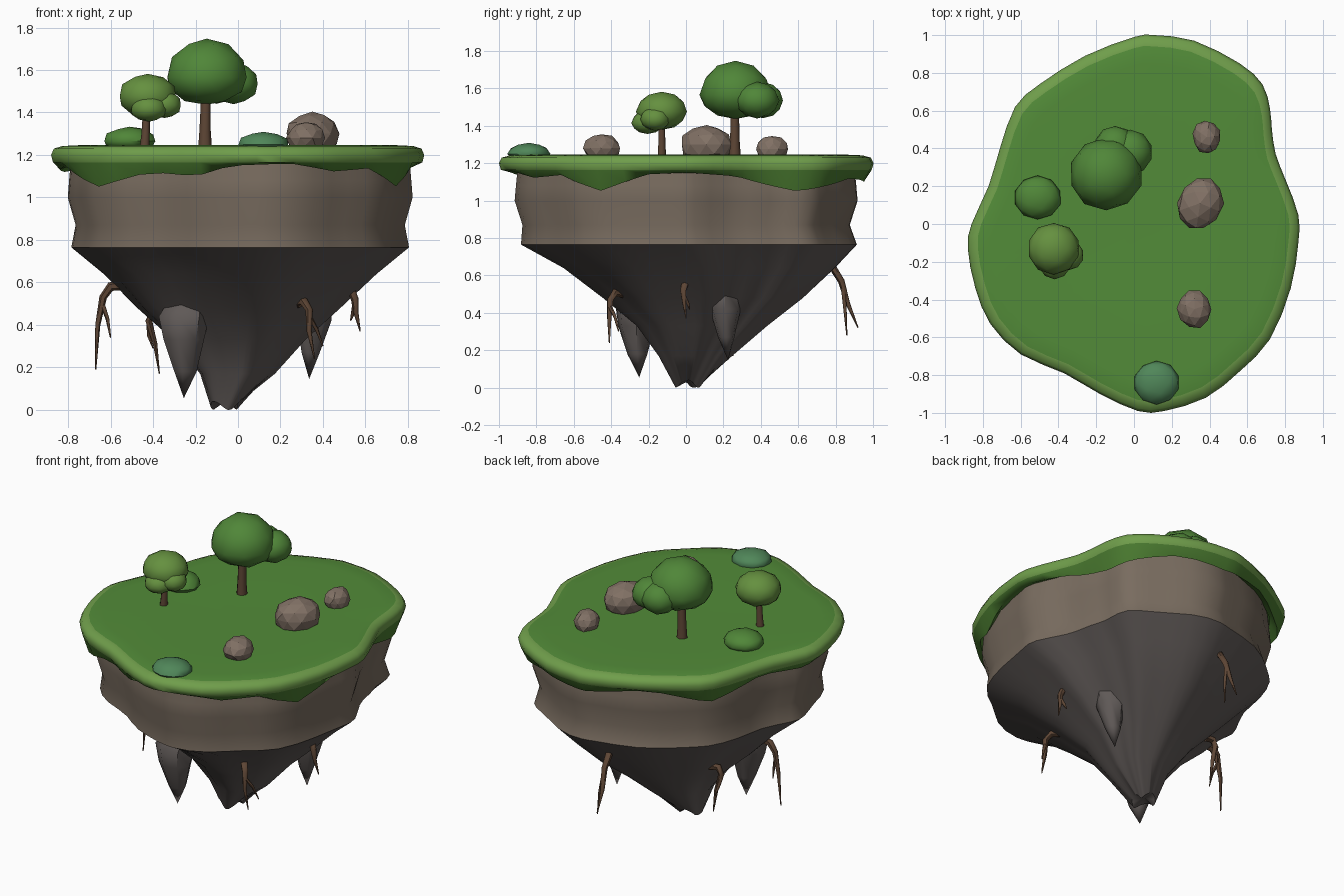
import bpy, bmesh, math, random
from mathutils import Vector

if "Cube" in bpy.data.objects:
    bpy.data.objects.remove(bpy.data.objects["Cube"])

random.seed(7)


def mat(name, r, g, b):
    m = bpy.data.materials.new(name)
    m.diffuse_color = (r, g, b, 1)
    m.use_nodes = True
    m.node_tree.nodes["Principled BSDF"].inputs["Base Color"].default_value = m.diffuse_color
    return m


GRASS = mat("grass", 0.085, 0.26, 0.04)
RIM = mat("grass_rim", 0.16, 0.34, 0.07)
SKIRT = mat("grass_skirt", 0.07, 0.20, 0.03)
EARTH = mat("earth", 0.19, 0.15, 0.115)
DEEP = mat("deep_rock", 0.115, 0.10, 0.095)
STONE = mat("stone", 0.22, 0.165, 0.13)
BARK = mat("bark", 0.11, 0.06, 0.035)
LEAF = mat("leaf", 0.08, 0.24, 0.04)
LEAF_LIGHT = mat("light_leaf", 0.13, 0.28, 0.05)
LEAF_BLUE = mat("blue_leaf", 0.08, 0.24, 0.10)


def finish(bm, name, mats, smooth=True, sharp=40):
    bmesh.ops.recalc_face_normals(bm, faces=bm.faces)
    for f in bm.faces:
        f.smooth = smooth
    for e in bm.edges:
        if len(e.link_faces) == 2 and e.calc_face_angle(0) > math.radians(sharp):
            e.smooth = False
    me = bpy.data.meshes.new(name)
    bm.to_mesh(me)
    bm.free()
    for m in mats:
        me.materials.append(m)
    ob = bpy.data.objects.new(name, me)
    bpy.context.collection.objects.link(ob)
    return ob


def loft(bm, rings, start=None, end=None, slots=None):
    """Bridge rings of points; start/end are closing centre points."""
    vs = [[bm.verts.new(p) for p in r] for r in rings]
    n = len(vs[0])
    for k in range(len(vs) - 1):
        for i in range(n):
            j = (i + 1) % n
            f = bm.faces.new((vs[k][i], vs[k][j], vs[k + 1][j], vs[k + 1][i]))
            f.material_index = slots[k] if slots else 0
    for point, ring, slot in ((start, vs[0], 0), (end, vs[-1], slots[-1] if slots else 0)):
        if point is not None:
            c = bm.verts.new(point)
            for i in range(n):
                bm.faces.new((c, ring[i], ring[(i + 1) % n])).material_index = slot


def tube(bm, pts, radii, ref, sides=6):
    """Tapered tube along a path."""
    pts = [Vector(p) for p in pts]
    rings = []
    for i, p in enumerate(pts):
        d = (pts[min(i + 1, len(pts) - 1)] - pts[max(i - 1, 0)]).normalized()
        u = d.cross(Vector(ref)).normalized()
        v = d.cross(u)
        rings.append([p + radii[i] * (math.cos(a) * u + math.sin(a) * v)
                      for a in (math.tau * k / sides for k in range(sides))])
    loft(bm, rings, pts[0], pts[-1])


def blob(bm, c, size, jitter=0.0, flat=1.0):
    """Low-poly ball; flat squashes the lower half."""
    vs = bmesh.ops.create_icosphere(bm, subdivisions=2, radius=1)["verts"]
    for v in vs:
        p = v.co * (1 + random.uniform(-jitter, jitter))
        if p.z < 0:
            p.z *= flat
        v.co = Vector(c) + Vector((p.x * size[0], p.y * size[1], p.z * size[2]))


# Island outline, counter-clockwise seen from above, with smooth midpoints added
BASE = [(.87, -.1), (.87, .05), (.8, .24), (.75, .37), (.73, .5), (.72, .61), (.68, .74), (.56, .85),
        (.32, .97), (.11, 1), (0, .99), (-.26, .89), (-.5, .74), (-.63, .62), (-.71, .4),
        (-.77, .2), (-.86, 0), (-.88, -.13), (-.84, -.34), (-.76, -.53), (-.6, -.69),
        (-.37, -.79), (-.18, -.9), (.02, -.99), (.16, -.99), (.38, -.92), (.56, -.78),
        (.72, -.61), (.83, -.34)]
OUT = []
for i, b in enumerate(BASE):
    a, c, d = BASE[i - 1], BASE[(i + 1) % len(BASE)], BASE[(i + 2) % len(BASE)]
    OUT += [b, tuple((9 * (b[k] + c[k]) - a[k] - d[k]) / 16 for k in (0, 1))]
N = len(OUT)


def ring(s, z, cx=0, cy=0, ripple=None):
    w = ripple or [0] * N
    return [(x * s * (1 + w[i]) + cx, y * s * (1 + w[i]) + cy, z) for i, (x, y) in enumerate(OUT)]


# Grass cap with ragged drooping skirt
DRIP = [(0, 1.15), (20, 1.13), (41, 1.05), (65, 1.12), (85, 1.10), (110, 1.15), (135, 1.07),
        (160, 1.14), (180, 1.12), (200, 1.15), (222, 1.05), (240, 1.12), (257, 1.10), (268, 1.15),
        (285, 1.16), (300, 1.12), (312, 1.14), (328, 1.05), (345, 1.14), (360, 1.15)]


def drip(x, y):
    a = math.degrees(math.atan2(y, x)) % 360
    for (a0, z0), (a1, z1) in zip(DRIP, DRIP[1:]):
        if a <= a1:
            return z0 + (z1 - z0) * (a - a0) / (a1 - a0)


bm = bmesh.new()
hem = [(x * .95, y * .95, drip(x, y)) for x, y in OUT]
loft(bm, [ring(.45, 1.242), ring(.85, 1.246), ring(.94, 1.242), ring(.985, 1.23), ring(1, 1.20),
          ring(.99, 1.165), hem, ring(.9, 1.16)],
     start=(0, 0, 1.24), slots=[0, 0, 1, 1, 1, 2, 2])
finish(bm, "grass_cap", [GRASS, RIM, SKIRT], sharp=60)

# Rock body: banded, fluted cliff above, gullied cone below
diag = [(x + y) / math.hypot(x, y) / math.sqrt(2) for x, y in OUT]
wave = [.012 * math.sin(math.tau * 11 * i / N) for i in range(N)]
ripple = [w - .03 * d ** 4 for w, d in zip(wave, diag)]
gully = [1.5 * w + .07 * max(0, -d) ** 4 for w, d in zip(wave, diag)]
bm = bmesh.new()
tip = [(x, y, z + .02 + .02 * math.cos(math.tau * 3 * i / N))
       for i, (x, y, z) in enumerate(ring(.075, 0, -.06, .02, gully))]
loft(bm, [ring(.905, 1.18, .01, 0, ripple), ring(.915, 1.08, .01, 0, ripple),
          ring(.922, 1.0, .01, 0, ripple), ring(.88, .87, .01, 0, ripple),
          ring(.903, .765, .01, .015, ripple), ring(.73, .64, .01, .07, ripple),
          ring(.53, .48, .01, .09, gully), ring(.345, .33, .01, .085, gully),
          ring(.195, .17, 0, .05, gully), tip],
     start=(0, 0, 1.18), end=(-.06, .02, .04), slots=[0, 0, 0, 0, 1, 1, 1, 1, 1])
finish(bm, "rock_body", [EARTH, DEEP], sharp=45)

# Hanging rock spikes: (x, y, z, radius) from top to tip
for name, prof in (
        ("rock_spike_left", [(-.23, -.21, .54, .09), (-.26, -.255, .44, .125),
                             (-.26, -.265, .33, .10), (-.25, -.26, .18, .055)]),
        ("rock_spike_right", [(.32, .18, .6, .03), (.35, .205, .53, .09),
                              (.355, .21, .42, .085), (.34, .215, .27, .045)])):
    bm = bmesh.new()
    rings = [[(x + r * math.cos(math.tau * k / 7), y + r * math.sin(math.tau * k / 7), z)
              for k in range(7)] for x, y, z, r in prof]
    x, y, z, r = prof[-1]
    loft(bm, rings, prof[0][:3], (x - .005, y + .01, z - .125))
    finish(bm, name, [DEEP], sharp=50)

# Dangling roots: main strand and side branch
ROOTS = [
    ([(-.52, 0, .59), (-.60, 0, .58), (-.635, 0, .53), (-.66, 0, .40), (-.67, -.01, .19)],
     [(-.64, 0, .50), (-.615, -.02, .43), (-.60, -.03, .34)]),
    ([(.27, -.32, .50), (.31, -.38, .51), (.335, -.405, .47), (.335, -.41, .37), (.36, -.41, .24)],
     [(.335, -.41, .44), (.37, -.38, .38), (.40, -.36, .30)]),
    ([(.48, .01, .57), (.53, 0, .575), (.55, -.015, .52), (.555, -.01, .46), (.575, 0, .37)],
     [(.55, -.015, .50), (.54, .01, .45), (.53, .02, .42)]),
    ([(0, .70, .64), (0, .78, .65), (0, .83, .57), (-.01, .865, .45), (-.01, .92, .32)],
     [(0, .84, .54), (.02, .85, .42), (.03, .86, .28)]),
    ([(-.34, .24, .45), (-.40, .24, .46), (-.42, .24, .42), (-.39, .25, .31), (-.37, .25, .17)],
     [(-.42, .24, .40), (-.42, .27, .35), (-.40, .28, .29)]),
]
for i, (main, branch) in enumerate(ROOTS, 1):
    bm = bmesh.new()
    ref = (-main[1][1], main[1][0], 0)
    tube(bm, main, [.024, .022, .018, .012, .003], ref)
    tube(bm, branch, [.012, .009, .003], ref)
    finish(bm, f"root_{i}", [BARK], sharp=60)

# Trees: trunk plus clustered foliage
for name, path, radii, blobs, leaf in (
        ("large_tree", [(-.155, .26, 1.22), (-.155, .26, 1.32), (-.15, .26, 1.52)], [.034, .027, .022],
         [((-.147, .265, 1.565), (.195, .195, .185), .7), ((-.02, .38, 1.535), (.118, .118, .10), .95),
          ((-.10, .41, 1.535), (.11, .11, .10), .95)], LEAF),
        ("small_tree", [(-.44, -.13, 1.22), (-.435, -.13, 1.30), (-.43, -.13, 1.42)], [.025, .02, .017],
         [((-.425, -.13, 1.475), (.14, .137, .108), .9), ((-.345, -.165, 1.435), (.08, .08, .068), .9),
          ((-.42, -.205, 1.415), (.087, .087, .068), .85)], LEAF_LIGHT)):
    bm = bmesh.new()
    tube(bm, path, radii, (1, 0, 0), 7)
    finish(bm, name + "_trunk", [BARK], sharp=60)
    bm = bmesh.new()
    for c, s, flat in blobs:
        blob(bm, c, s, .015, flat)
    finish(bm, name + "_foliage", [leaf])

# Bushes
for name, c, s, leaf in (("bush_left", (-.51, .14, 1.265), (.125, .115, .068), LEAF),
                         ("bush_front", (.12, -.84, 1.25), (.123, .115, .058), LEAF_BLUE)):
    bm = bmesh.new()
    blob(bm, c, s, .02, .7)
    finish(bm, name, [leaf])

# Boulders, faceted
for name, c, s, turn in (("boulder_large", (.35, .11, 1.30), (.118, .148, .105), -.4),
                         ("boulder_back", (.385, .46, 1.275), (.075, .088, .07), .1),
                         ("boulder_front", (.32, -.45, 1.28), (.09, .10, .075), .3)):
    bm = bmesh.new()
    blob(bm, (0, 0, 0), s, .06)
    ob = finish(bm, name, [STONE], smooth=False)
    ob.location = c
    ob.rotation_euler.z = turn
